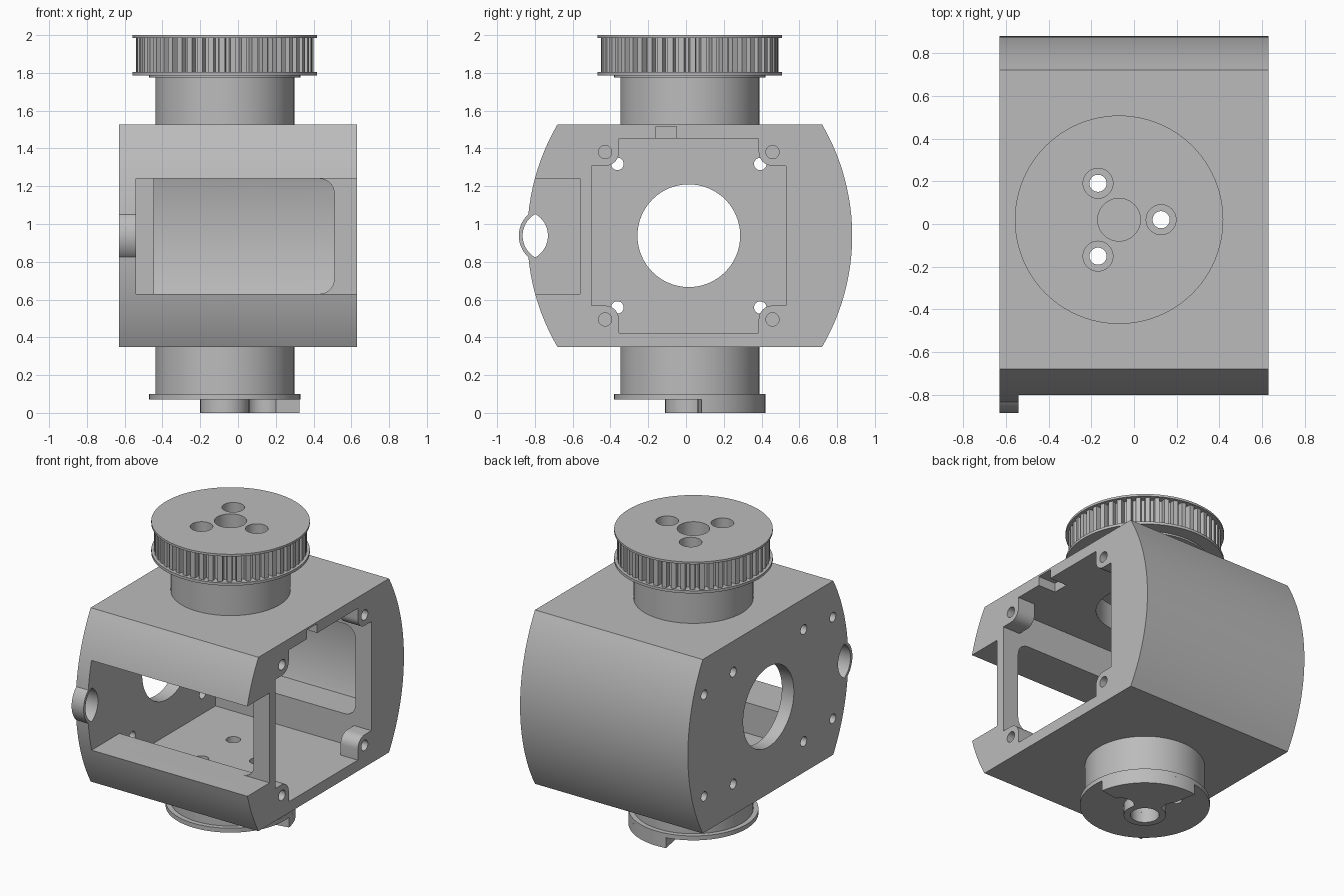
import bpy, bmesh
from math import sin, cos, pi, radians, asin
from mathutils import Vector

cube = bpy.data.objects.get("Cube")
if cube:
    bpy.data.objects.remove(cube, do_unlink=True)

grey = bpy.data.materials.new("machined_grey")
grey.use_nodes = True
grey.diffuse_color = (0.5, 0.5, 0.5, 1)
grey.node_tree.nodes["Principled BSDF"].inputs["Base Color"].default_value = (0.5, 0.5, 0.5, 1)

CX, CY = -0.07, 0.02      # hub axis
MY, MZ = 0.015, 0.938     # middle of the housing seen along x


def arc(cx, cy, r, a0, a1, n=24):
    return [(cx + r * cos(a0 + (a1 - a0) * i / n), cy + r * sin(a0 + (a1 - a0) * i / n))
            for i in range(n + 1)]


def circle(cx, cy, r, n=64):
    return arc(cx, cy, r, 0, 2 * pi, n)[:-1]


def rect(u0, u1, v0, v1):
    return [(u0, v0), (u1, v0), (u1, v1), (u0, v1)]


def prism(name, pts, axis, a, b):
    """Extrude a 2D outline along an axis from a to b."""
    place = {"x": lambda u, v, w: (w, u, v),
             "y": lambda u, v, w: (u, w, v),
             "z": lambda u, v, w: (u, v, w)}[axis]
    bm = bmesh.new()
    low = [bm.verts.new(place(u, v, a)) for u, v in pts]
    high = [bm.verts.new(place(u, v, b)) for u, v in pts]
    bm.faces.new(low)
    bm.faces.new(high)
    n = len(pts)
    for i in range(n):
        j = (i + 1) % n
        bm.faces.new((low[i], low[j], high[j], high[i]))
    bmesh.ops.recalc_face_normals(bm, faces=bm.faces)
    mesh = bpy.data.meshes.new(name)
    bm.to_mesh(mesh)
    bm.free()
    mesh.materials.append(grey)
    ob = bpy.data.objects.new(name, mesh)
    bpy.context.scene.collection.objects.link(ob)
    return ob


def combine(ob, tools, op="DIFFERENCE"):
    """Apply booleans and remove the tools."""
    for tool in tools:
        mod = ob.modifiers.new("cut", "BOOLEAN")
        mod.operation, mod.solver, mod.object = op, "EXACT", tool
    dg = bpy.context.evaluated_depsgraph_get()
    dg.update()
    mesh = bpy.data.meshes.new_from_object(ob.evaluated_get(dg))
    ob.modifiers.clear()
    ob.data = mesh
    for tool in tools:
        bpy.data.objects.remove(tool, do_unlink=True)
    return ob


def window(y0, y1, x0):
    """Window block with rounded corners on its open-end side."""
    pts = [(x0, 0.63)] + arc(0.43, 0.71, 0.08, -pi / 2, 0, 8) + arc(0.43, 1.16, 0.08, 0, pi / 2, 8) + [(x0, 1.24)]
    return prism("window_cutter", pts, "y", y0, y1)


# Housing: flat top and bottom, bulging front and back
R = 1.168
half = asin(0.59 / R)
outline = arc(0.88 - R, MZ, R, -half, half) + arc(R - 0.84, MZ, R, pi - half, pi + half)
housing = prism("housing", outline, "x", -0.63, 0.63)
ear = prism("ear", circle(-0.733, MZ, 0.152), "x", -0.63, -0.54)
combine(housing, [ear], "UNION")

# Inner cavity, front notch and window, curved recess in the back wall
recess = window(0.4, 1.0, -0.445)
curve = arc(0.88 - R, MZ, R - 0.08, -half, half) + [(0.4, 1.5), (0.4, 0.4)]
combine(recess, [prism("recess_curve", curve, "x", -0.6, 0.6)], "INTERSECT")
cuts = [prism("cavity", rect(MY - 0.515, MY + 0.515, 0.423, 1.453), "x", -0.54, 0.5),
        prism("notch", rect(-1.0, -0.56, 0.63, 1.24), "x", -0.54, 0.8),
        window(-0.7, -0.4, -0.54), recess]

# Open end, with a rounded screw boss left in each corner
quarter = [(0.515, 0.37)] + arc(0.443, 0.443, 0.073, -pi / 2, -pi, 8) + [(0.37, 0.515)]
opening = []
for sy, sz in ((1, 1), (-1, 1), (-1, -1), (1, -1)):
    step = quarter if sy * sz > 0 else quarter[::-1]
    opening += [(MY + sy * u, MZ + sz * v) for u, v in step]
cuts.append(prism("opening", opening, "x", 0.45, 0.8))
cuts.append(prism("cable_slot", rect(-0.16, -0.05, 1.4, 1.515), "x", 0.5, 0.8))

# Bearing hole, ear slot and screw holes in the end wall
cuts.append(prism("bearing_hole", circle(MY, MZ, 0.272), "x", -0.8, -0.4))
tip = asin(0.115 / 0.132)
lens = arc(-0.733, MZ, 0.132, pi - tip, pi + tip)[:-1] + arc(-0.863, MZ, 0.132, -tip, tip)[:-1]
cuts.append(prism("ear_slot", lens, "x", -0.8, -0.4))
for sy in (-1, 1):
    for sz in (-1, 1):
        for dy, dz, r, a, b in ((0.378, 0.38, 0.033, -0.8, -0.4),
                                (0.443, 0.443, 0.035, 0.52, 0.8),
                                (0.69, 0.345, 0.032, -0.8, -0.45)):
            cuts.append(prism("screw_hole", circle(MY + sy * dy, MZ + sz * dz, r, 24), "x", a, b))
combine(housing, cuts)

# Round parts stacked on the hub axis
upper_hub = prism("upper_hub", circle(CX, CY, 0.368, 96), "z", 1.528, 1.775)
upper_collar = prism("upper_collar", circle(CX, CY, 0.4, 96), "z", 1.775, 1.787)
lower_flange = prism("pulley_lower_flange", circle(CX, CY, 0.488, 96), "z", 1.787, 1.805)
upper_flange = prism("pulley_upper_flange", circle(CX, CY, 0.488, 96), "z", 1.985, 2.0)
lower_hub = prism("lower_hub", circle(CX, CY, 0.368, 96), "z", 0.1, 0.348)
base_flange = prism("base_flange", circle(CX, CY, 0.4, 96), "z", 0.07, 0.1)

# Toothed belt ring
teeth = []
TEETH = 50
for i in range(TEETH):
    for k, r in ((0.0, 0.47), (0.5, 0.47), (0.6, 0.435), (0.9, 0.435)):
        t = 2 * pi * (i + k) / TEETH
        teeth.append((CX + r * cos(t), CY + r * sin(t)))
belt_ring = prism("pulley_teeth", teeth, "z", 1.805, 1.985)

# Stop plate under the base: ring plus a sector, relieved around the screws
screws = [(CX + 0.197 * cos(t), CY + 0.197 * sin(t)) for t in (0, 2 * pi / 3, -2 * pi / 3)]
sector = [(CX, CY)] + arc(CX, CY, 0.4, radians(9), radians(100), 32)
stop_plate = prism("stop_plate", sector, "z", 0.0, 0.07)
combine(stop_plate, [prism("relief", circle(x, y, 0.085), "z", -0.1, 0.2) for x, y in screws])
combine(stop_plate, [prism("stop_ring", circle(CX, CY, 0.13), "z", 0.0, 0.07)], "UNION")
combine(stop_plate, [prism("bore", circle(CX, CY, 0.088), "z", -0.1, 0.2)])


# Screw holes, counterbores and centre bores along the hub axis
def bores(spec):
    made = []
    for kind, r, z0, z1 in spec:
        for x, y in (screws if kind == "screws" else [(CX, CY)]):
            made.append(prism("bore", circle(x, y, r, 48), "z", z0, z1))
    return made


wide = [("screws", 0.07, 1.7, 2.1), ("centre", 0.1, 1.4, 2.1)]
narrow = [("screws", 0.04, 1.4, 2.1), ("centre", 0.1, 1.4, 2.1)]
low = [("screws", 0.045, 0.0, 0.6)]
for part in (upper_flange, belt_ring):
    combine(part, bores(wide))
for part in (lower_flange, upper_collar):
    combine(part, bores(narrow))
combine(upper_hub, bores(narrow + [("centre", 0.3, 1.4, 1.62)]))
combine(housing, bores([("centre", 0.3, 1.4, 1.6)] + low))
combine(lower_hub, bores(low + [("centre", 0.088, 0.0, 0.2)]))
combine(base_flange, bores(low + [("centre", 0.088, 0.0, 0.2)]))

# Smooth round walls, crisp edges
parts = [housing, upper_hub, upper_collar, lower_flange, upper_flange,
         lower_hub, base_flange, belt_ring, stop_plate]
bpy.ops.object.select_all(action="DESELECT")
for part in parts:
    part.select_set(True)
bpy.context.view_layer.objects.active = housing
bpy.ops.object.shade_smooth_by_angle(angle=radians(25))
